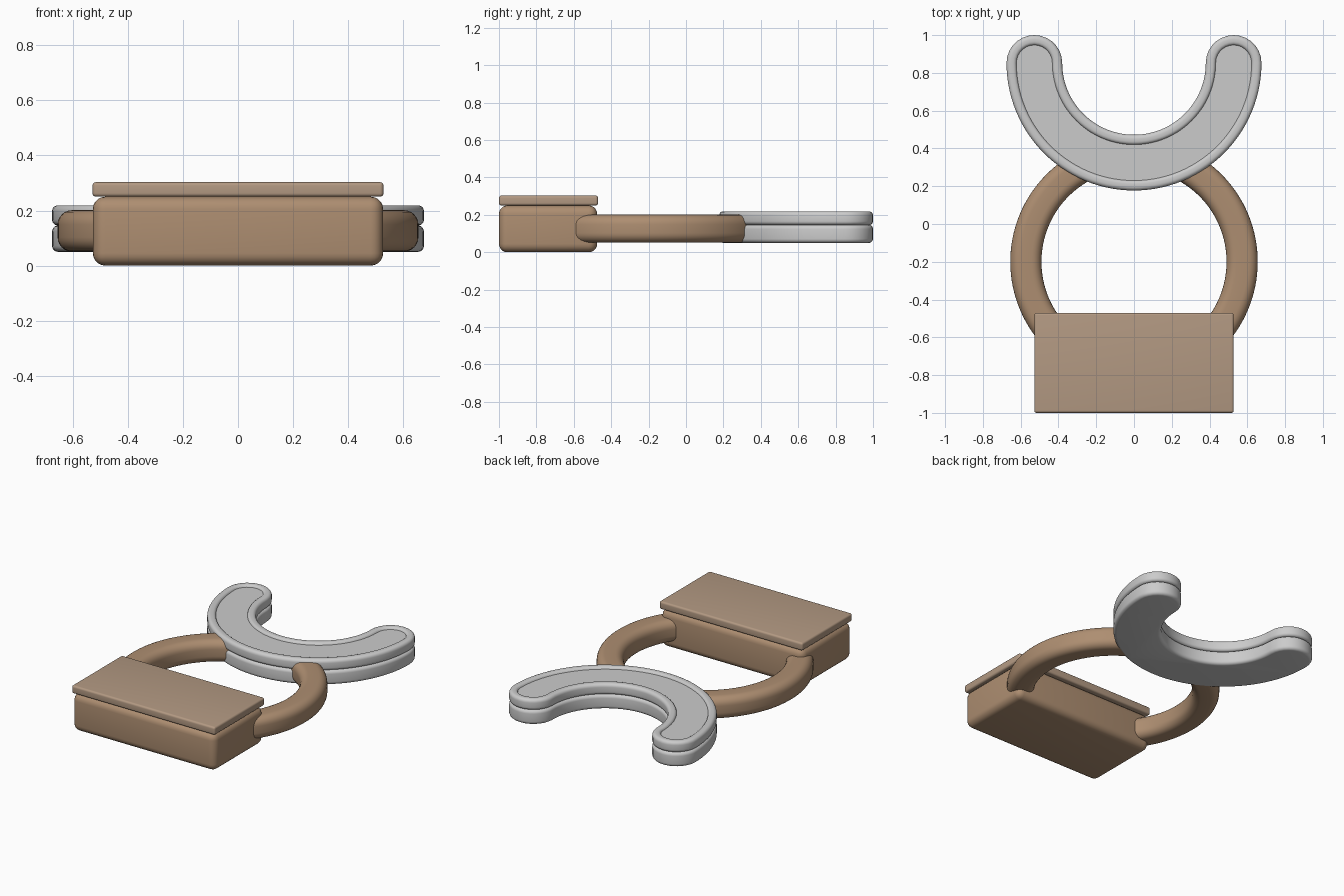
import bpy, bmesh, math
from math import sin, cos, pi, radians

if "Cube" in bpy.data.objects:
    bpy.data.objects.remove(bpy.data.objects["Cube"])


def material(name, rgb):
    m = bpy.data.materials.new(name)
    m.diffuse_color = (*rgb, 1)
    m.use_nodes = True
    m.node_tree.nodes["Principled BSDF"].inputs["Base Color"].default_value = m.diffuse_color
    return m


TAN = material("tan", (0.42, 0.27, 0.165))
LIGHT_TAN = material("light_tan", (0.45, 0.32, 0.225))


def finish(name, bm, mat=None, angle=35):
    bmesh.ops.recalc_face_normals(bm, faces=bm.faces)
    me = bpy.data.meshes.new(name)
    bm.to_mesh(me)
    bm.free()
    ob = bpy.data.objects.new(name, me)
    bpy.context.collection.objects.link(ob)
    if mat:
        me.materials.append(mat)
    bpy.ops.object.select_all(action='DESELECT')
    ob.select_set(True)
    bpy.context.view_layer.objects.active = ob
    bpy.ops.object.shade_smooth_by_angle(angle=radians(angle))
    return ob


def loft(loops):
    """Skin closed loops of equal length and cap both ends."""
    bm = bmesh.new()
    rows = [[bm.verts.new(p) for p in loop] for loop in loops]
    for a, b in zip(rows, rows[1:]):
        for i in range(len(a)):
            j = (i + 1) % len(a)
            bm.faces.new((a[i], a[j], b[j], b[i]))
    bm.faces.new(rows[0])
    bm.faces.new(rows[-1])
    return bm


def rounded_box(name, x, y0, y1, z0, z1, r, mat):
    bm = bmesh.new()
    bmesh.ops.create_cube(bm, size=1)
    for v in bm.verts:
        v.co = (v.co.x * 2 * x, (y0 + y1) / 2 + v.co.y * (y1 - y0),
                (z0 + z1) / 2 + v.co.z * (z1 - z0))
    bmesh.ops.bevel(bm, geom=bm.edges[:], offset=r, segments=5, profile=0.5, affect='EDGES')
    return finish(name, bm, mat)


def crescent(w, z):
    """Half-circle band outline of half-width w with round ends."""
    cy, R, n, m = 0.8525, 0.5275, 56, 14
    pts = [((R + w) * cos(t), (R + w) * sin(t)) for t in (pi + pi * i / n for i in range(n + 1))]
    pts += [(R + w * cos(pi * i / m), w * sin(pi * i / m)) for i in range(1, m)]
    pts += [((R - w) * cos(t), (R - w) * sin(t)) for t in (2 * pi - pi * i / n for i in range(n + 1))]
    pts += [(-R + w * cos(pi * i / m), w * sin(pi * i / m)) for i in range(1, m)]
    return [(x, y + cy, z) for x, y in pts]


def edge(w, z, r, up):
    """Quarter-round edge of a pad: (half-width, height) pairs."""
    steps = [pi / 2 * i / 5 for i in range(6)]
    if up:
        return [(w - r + r * cos(a), z - r + r * sin(a)) for a in steps]
    return [(w - r + r * sin(a), z + r - r * cos(a)) for a in steps]


# Base block and its lid
rounded_box("base_block", 0.527, -1.0, -0.475, 0.0, 0.25, 0.045, TAN)
rounded_box("base_lid", 0.528, -1.0, -0.47, 0.25, 0.303, 0.013, LIGHT_TAN)

# Curved arms, one per side, running from the block into the pads
section = []
for q, (sx, sz) in enumerate([(1, 1), (-1, 1), (-1, -1), (1, -1)]):
    for i in range(7):
        a = pi / 2 * (q + i / 6)
        section.append((sx * (0.0825 - 0.052) + 0.052 * cos(a), sz * (0.075 - 0.052) + 0.052 * sin(a)))
for side, s in (("right", 1), ("left", -1)):
    loops = []
    for i in range(41):
        t = radians(-46 + 114 * i / 40)
        loops.append([(s * (0.5725 + u) * cos(t), -0.2 + (0.5725 + u) * sin(t), 0.126 + v)
                      for u, v in section])
    finish(side + "_arm", loft(loops), TAN)

# Lower crescent pad
W = 0.1475
profile = edge(W, 0.05, 0.022, False) + edge(W, 0.146, 0.022, True)
finish("lower_crescent_pad", loft([crescent(w, z) for w, z in profile]))

# Upper crescent pad with a raised rim around a shallow recess
profile = edge(W, 0.146, 0.02, False) + edge(W, 0.219, 0.022, True)
profile += [(0.112, 0.219), (0.104, 0.217), (0.098, 0.212), (0.095, 0.205)]
finish("upper_crescent_pad", loft([crescent(w, z) for w, z in profile]))
